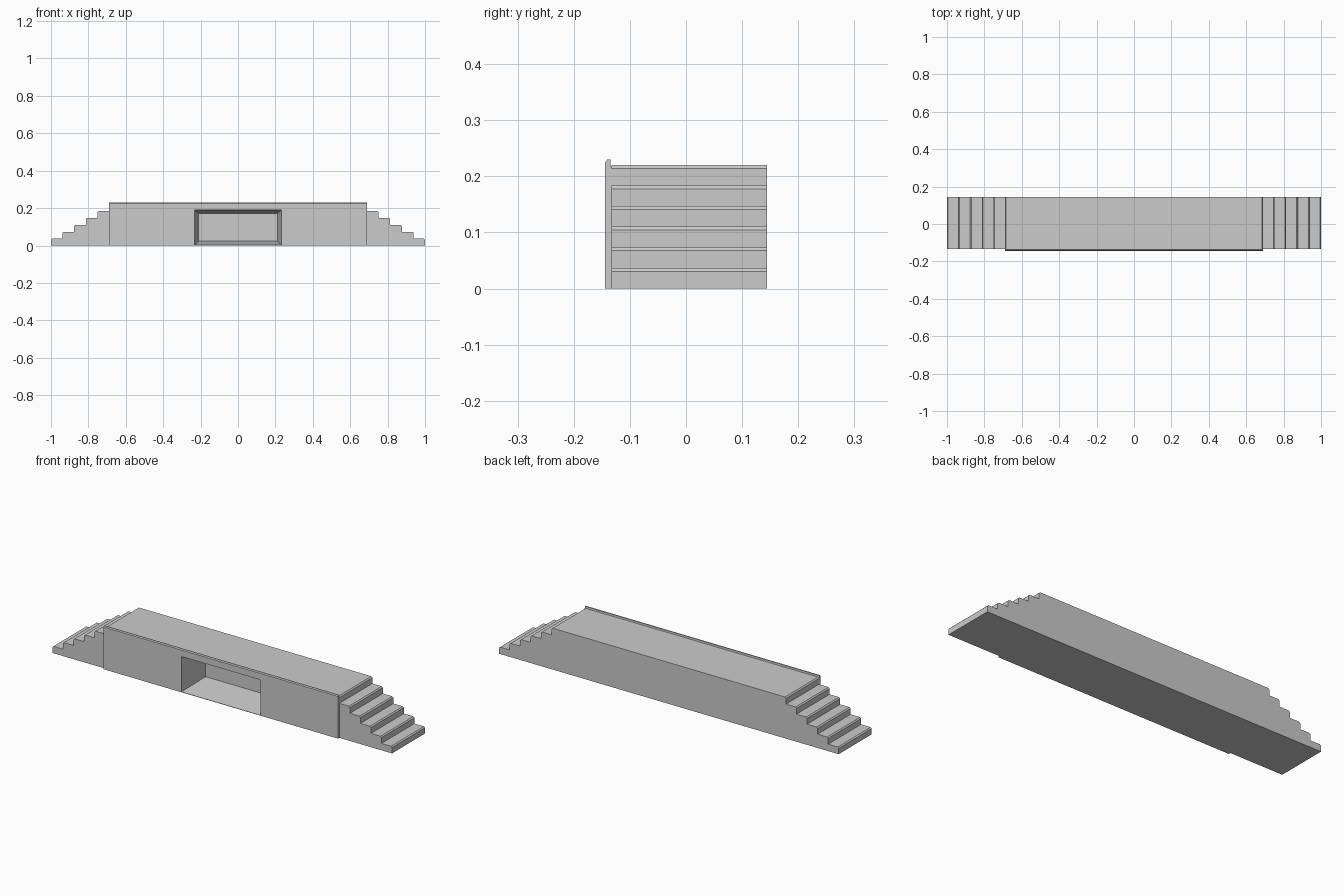
import bpy, bmesh

if "Cube" in bpy.data.objects:
    bpy.data.objects.remove(bpy.data.objects["Cube"])

def prism(name, rings):
    """Closed solid lofted between two matching rings of points."""
    bm = bmesh.new()
    a, b = [[bm.verts.new(p) for p in r] for r in rings]
    n = len(a)
    bm.faces.new(a)
    bm.faces.new(b[::-1])
    for i in range(n):
        j = (i + 1) % n
        bm.faces.new((a[j], a[i], b[i], b[j]))
    bmesh.ops.recalc_face_normals(bm, faces=bm.faces)
    me = bpy.data.meshes.new(name)
    bm.to_mesh(me)
    bm.free()
    ob = bpy.data.objects.new(name, me)
    bpy.context.collection.objects.link(ob)
    return ob

def boolean(target, tool, operation):
    mod = target.modifiers.new(operation.lower(), 'BOOLEAN')
    mod.operation, mod.object, mod.solver = operation, tool, 'EXACT'
    bpy.context.view_layer.objects.active = target
    bpy.ops.object.modifier_apply(modifier=mod.name)
    bpy.data.objects.remove(tool)

FRONT, STEP_FRONT, BACK = -0.144, -0.133, 0.144
HALF, STEPS, RISE, RUN, CH = 0.69, 5, 0.0367, 0.062, 0.006

# stepped body: silhouette with chamfered step noses, mirrored about x = 0
right = [(1.0, 0)]
for i in range(STEPS + 1):
    x, z = 1.0 - RUN * i, RISE * (i + 1)
    if i:
        right.append((x, RISE * i))
    right += [(x, z - CH), (x - CH, z)]
outline = right + [(-x, z) for x, z in reversed(right)]
body = prism("stepped_platform",
             [[(x, y, z) for x, z in outline] for y in (STEP_FRONT, BACK)])

# front facade panel with a small raised, chamfered lip
lip = [(FRONT, 0), (FRONT, 0.225), (-0.140, 0.23), (-0.135, 0.23),
       (-0.135, 0.222), (STEP_FRONT, 0.216), (STEP_FRONT, 0)]
facade = prism("facade_panel",
               [[(x, y, z) for y, z in lip] for x in (-HALF, HALF)])
boolean(body, facade, 'UNION')

# tapered recess in the front
def rect(y):
    t = (y - FRONT) / 0.172 * 0.021
    w, z0, z1 = 0.232 - t, 0.002 + t, 0.19 - t * 0.85
    return [(-w, y, z0), (w, y, z0), (w, y, z1), (-w, y, z1)]

cutter = prism("recess_cutter", [rect(FRONT - 0.01), rect(FRONT + 0.172)])
cutter.hide_render = True
boolean(body, cutter, 'DIFFERENCE')
